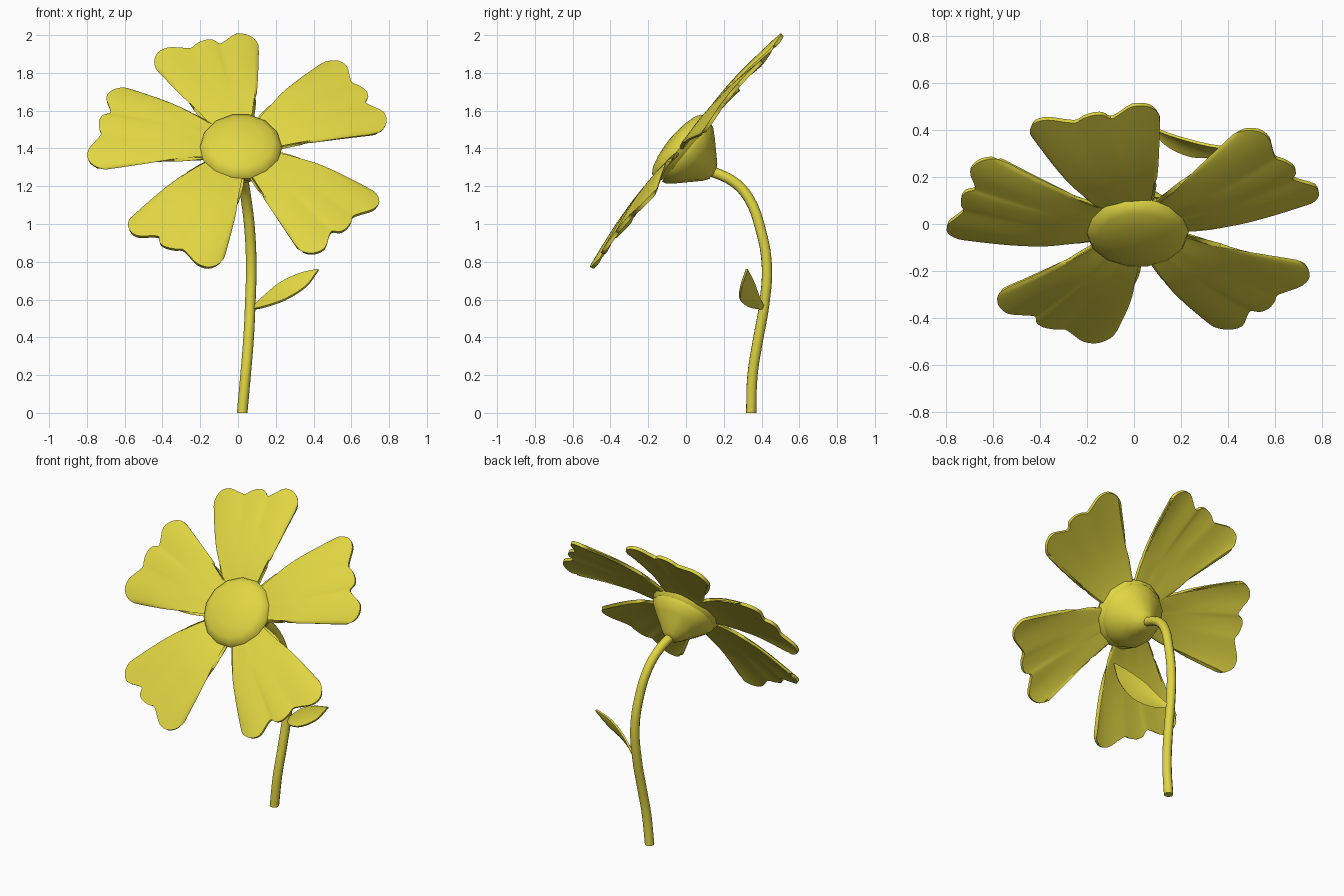
import bpy, bmesh, math
from mathutils import Matrix, Vector

if "Cube" in bpy.data.objects:
    bpy.data.objects.remove(bpy.data.objects["Cube"])

yellow = bpy.data.materials.new("yellow")
yellow.diffuse_color = (0.75, 0.67, 0.055, 1)
yellow.use_nodes = True
yellow.node_tree.nodes["Principled BSDF"].inputs["Base Color"].default_value = yellow.diffuse_color

# Frame of the flower head: local z is the direction the bloom faces
HEAD = Matrix.Translation((0.015, 0, 1.38)) @ Matrix.Rotation(math.radians(50.5), 4, 'X')


def finish(ob, angle=40):
    """Apply modifiers, colour and smooth one object."""
    bpy.ops.object.select_all(action='DESELECT')
    bpy.context.view_layer.objects.active = ob
    ob.select_set(True)
    bpy.ops.object.convert(target='MESH')
    ob = bpy.context.object
    ob.data.materials.clear()
    ob.data.materials.append(yellow)
    bpy.ops.object.shade_smooth_by_angle(angle=math.radians(angle))
    return ob


def grid_object(name, rows, matrix=None, closed=False, thickness=0, offset=0):
    """Skin a list of equal rows of points with quads."""
    bm = bmesh.new()
    vs = [[bm.verts.new(p) for p in row] for row in rows]
    n = len(rows[0])
    for a, b in zip(vs, vs[1:]):
        for i in range(n if closed else n - 1):
            j = (i + 1) % n
            bm.faces.new((a[i], a[j], b[j], b[i]))
    if closed:
        bm.faces.new(vs[0])
        bm.faces.new(vs[-1])
    bmesh.ops.recalc_face_normals(bm, faces=bm.faces)
    me = bpy.data.meshes.new(name)
    bm.to_mesh(me)
    bm.free()
    ob = bpy.data.objects.new(name, me)
    bpy.context.collection.objects.link(ob)
    if matrix:
        ob.matrix_world = matrix
    if thickness:
        mod = ob.modifiers.new("thickness", 'SOLIDIFY')
        mod.thickness = thickness
        mod.offset = offset
    return finish(ob)


def lathe(name, profile, sides):
    """Revolve (radius, height) points around the head axis."""
    rows = [[(r * math.cos(k * math.tau / sides), r * math.sin(k * math.tau / sides), h)
             for k in range(sides)] for r, h in profile]
    return grid_object(name, rows, HEAD, closed=True)


def spline(points, steps):
    """Catmull-Rom curve through the points."""
    p = [Vector(q) for q in points]
    p = [2 * p[0] - p[1]] + p + [2 * p[-1] - p[-2]]
    out = []
    for i in range(1, len(p) - 2):
        a, b, c, d = p[i - 1:i + 3]
        for k in range(steps):
            t = k / steps
            out.append(0.5 * (2 * b + (c - a) * t + (2 * a - 5 * b + 4 * c - d) * t * t
                              + (3 * b - a - 3 * c + d) * t ** 3))
    return out + [p[-2]]


# Scalloped petal tip: (across, outward)
TIP = [(-.285, .655), (-.292, .71), (-.26, .765), (-.2, .78), (-.13, .755), (-.085, .742),
       (-.05, .762), (0, .775), (.04, .765), (.065, .733), (.1, .745), (.17, .782),
       (.23, .762), (.262, .71), (.25, .655)]
tip = spline([(t, r, 0) for t, r in TIP], 3)

# Five petals, narrow at the root, bowed along and across
for number, degrees in enumerate((104, 31.5, -44, -121, 165), 1):
    rows = []
    for k in range(13):
        s = k / 12
        row = []
        for q in tip:
            t = q.x * (0.2 + 0.8 * s ** 0.75)
            r = 0.08 + (q.y - 0.08) * s
            w = 0.035 * math.sin(math.pi * s ** 0.8) + 0.012 - 0.25 * t * t
            row.append((r, -t, w))
        rows.append(row)
    grid_object(f"petal_{number}", rows, HEAD @ Matrix.Rotation(math.radians(degrees), 4, 'Z'),
                thickness=0.02)

# Domed centre and the cone behind it
lathe("flower_centre", [(.18, -.01), (.21, .015), (.219, .04), (.208, .066), (.175, .086),
                        (.11, .102), (.05, .109), (.01, .111)], 14)
lathe("calyx", [(.2, .0), (.195, -.025), (.155, -.07), (.105, -.12), (.06, -.165),
                (.03, -.185)], 12)

# Curved stem
curve = bpy.data.curves.new("stem", 'CURVE')
curve.dimensions = '3D'
curve.bevel_depth = 0.028
curve.bevel_resolution = 3
curve.use_fill_caps = True
curve.resolution_u = 4
path = [(.022, .345, 0), (.04, .352, .2), (.055, .38, .38), (.065, .415, .58), (.07, .428, .78),
        (.062, .395, .97), (.042, .33, 1.14), (.028, .25, 1.225), (.015, .12, 1.285)]
sp = curve.splines.new('BEZIER')
sp.bezier_points.add(len(path) - 1)
for bp, co in zip(sp.bezier_points, path):
    bp.co = co
    bp.handle_left_type = bp.handle_right_type = 'AUTO'
stem = bpy.data.objects.new("stem", curve)
bpy.context.collection.objects.link(stem)
stem = finish(stem, 50)
# Trim the foot flat on the ground
for v in stem.data.vertices:
    if v.co.z < 0.02:
        v.co.z = 0

# Single curved leaf between a lower and an upper edge
low = spline([(.075, .412, .548), (.14, .335, .562), (.25, .287, .60), (.36, .292, .67),
              (.425, .32, .755)], 4)
high = spline([(.075, .414, .56), (.14, .385, .62), (.22, .36, .687), (.32, .335, .737),
               (.425, .321, .762)], 4)
rows = []
for a, b in zip(low, high):
    sag = Vector((.25, .15, -.1)) * (b - a).length
    rows.append([a.lerp(b, k / 4) + sag * (k / 4) * (1 - k / 4) for k in range(5)])
grid_object("leaf", rows, thickness=0.012)
